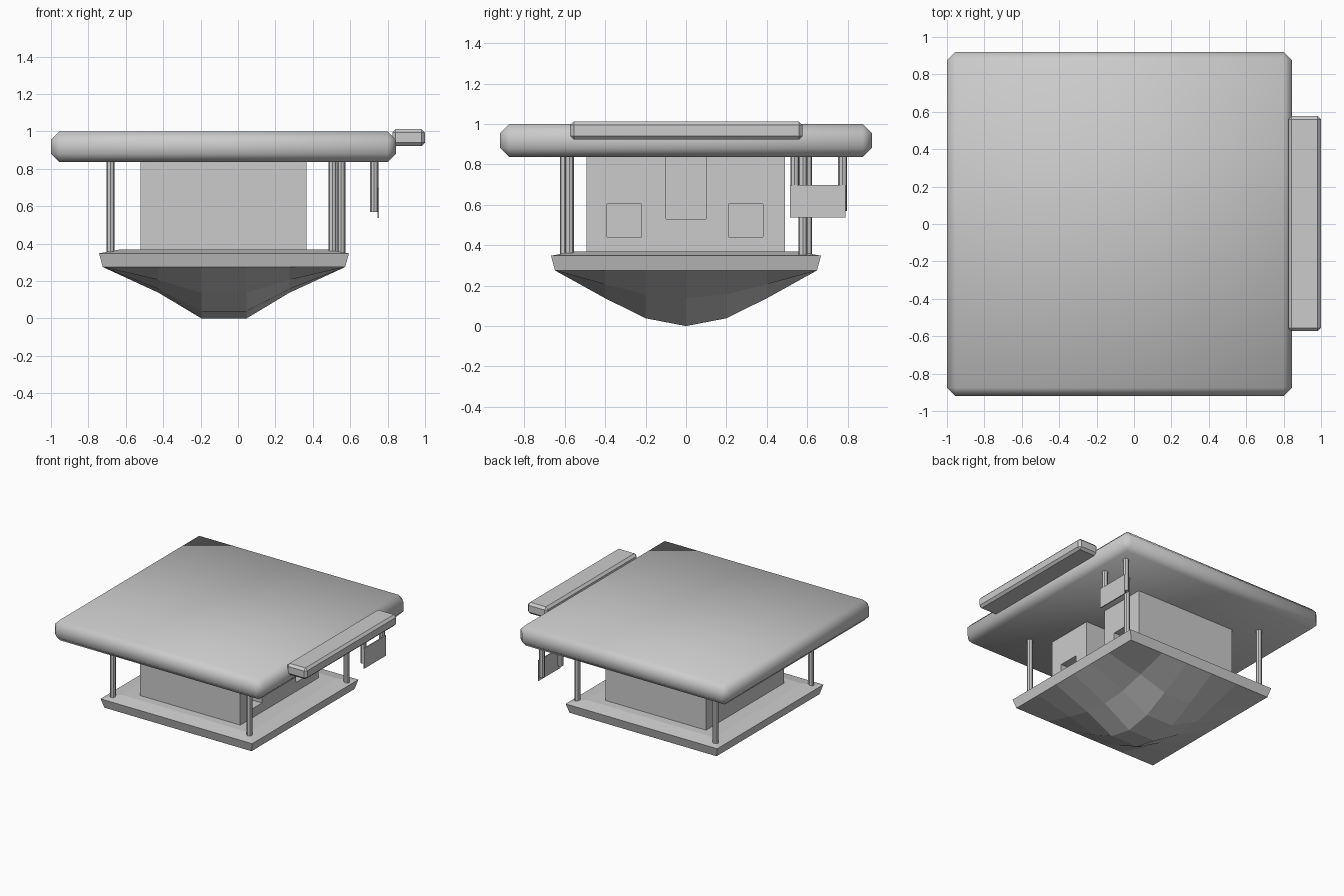
import bpy, bmesh

if "Cube" in bpy.data.objects:
    bpy.data.objects.remove(bpy.data.objects["Cube"])


def box(name, lo, hi, bevel=0.0, smooth=False):
    """Box between two corners with an optional chamfer."""
    bm = bmesh.new()
    bmesh.ops.create_cube(bm, size=1)
    for v in bm.verts:
        v.co = [(l + h) / 2 + c * (h - l) for c, l, h in zip(v.co, lo, hi)]
    if bevel:
        bmesh.ops.bevel(bm, geom=bm.edges[:], offset=bevel, segments=1,
                        profile=0.5, affect='EDGES')
    for f in bm.faces:
        f.smooth = smooth
    return finish(name, bm)


def finish(name, bm):
    bmesh.ops.recalc_face_normals(bm, faces=bm.faces[:])
    me = bpy.data.meshes.new(name)
    bm.to_mesh(me)
    bm.free()
    ob = bpy.data.objects.new(name, me)
    bpy.context.collection.objects.link(ob)
    return ob


def post(name, x, y, z0, z1, r=0.022):
    bpy.ops.mesh.primitive_cylinder_add(vertices=8, radius=r, depth=z1 - z0,
                                        location=(x, y, (z0 + z1) / 2))
    ob = bpy.context.object
    ob.name = name
    return ob


# Roof and the bar along its right edge
roof = box("roof", (-1, -0.92, 0.836), (0.845, 0.92, 1.0), 0.045, True)
bpy.ops.object.select_all(action='DESELECT')
roof.select_set(True)
bpy.context.view_layer.objects.active = roof
bpy.ops.object.shade_smooth_by_angle(angle=0.87)
box("roof_bar", (0.825, -0.573, 0.922), (1.0, 0.577, 1.012), 0.018)

# House body with door and window recesses on the right face
body = box("body", (-0.52, -0.493, 0.355), (0.365, 0.49, 0.845))
recesses = [("door", -0.1, 0.1, 0.53, 0.9),
            ("window_front", -0.39, -0.22, 0.44, 0.605),
            ("window_back", 0.21, 0.38, 0.44, 0.605)]
for n, y0, y1, z0, z1 in recesses:
    cutter = box(n + "_cutter", (0.14, y0, z0), (0.5, y1, z1))
    cutter.hide_render = True
    cutter.hide_set(True)
    cutter.display_type = 'WIRE'
    mod = body.modifiers.new(n, 'BOOLEAN')
    mod.operation = 'DIFFERENCE'
    mod.solver = 'EXACT'
    mod.object = cutter

# Corner posts
for n, x, y in [("front_left", -0.682, -0.602), ("back_left", -0.682, 0.602),
                ("front_right", 0.505, -0.577), ("back_right", 0.552, 0.578)]:
    post(n + "_post", x, y, 0.34, 0.85)

# Hanging sign with its two hangers
for n, y in [("front", 0.538), ("back", 0.775)]:
    post("sign_hanger_" + n, 0.728, y, 0.57, 0.85)
box("sign", (0.745, 0.515, 0.536), (0.753, 0.79, 0.697))

# Base: faceted rock underside from a coarse grid, rim and deck above
CX = -0.075
xs = [(-0.648, 0), (-0.35, 0.5), (-0.12, 1), (0.12, 1), (0.35, 0.5), (0.648, 0)]
ys = [(-0.648, 0), (-0.4, 0.5), (-0.2, 0.86), (0, 1),
      (0.2, 0.86), (0.4, 0.5), (0.648, 0)]
bm = bmesh.new()
grid = [[bm.verts.new((CX + x, y, 0.275 * (1 - f * g))) for y, g in ys]
        for x, f in xs]
for i in range(len(xs) - 1):
    for j in range(len(ys) - 1):
        bm.faces.new((grid[i][j], grid[i + 1][j],
                      grid[i + 1][j + 1], grid[i][j + 1]))
edges = [e for e in bm.edges if e.is_boundary]
for half, prev, z in [(0.668, 0.648, 0.348), (0.56, 0.668, 0.368)]:
    out = bmesh.ops.extrude_edge_only(bm, edges=edges)["geom"]
    for v in (g for g in out if isinstance(g, bmesh.types.BMVert)):
        v.co.x = CX + (v.co.x - CX) * half / prev
        v.co.y *= half / prev
        v.co.z = z
    edges = [g for g in out if isinstance(g, bmesh.types.BMEdge)]
bmesh.ops.contextual_create(bm, geom=edges)
finish("base", bm)
